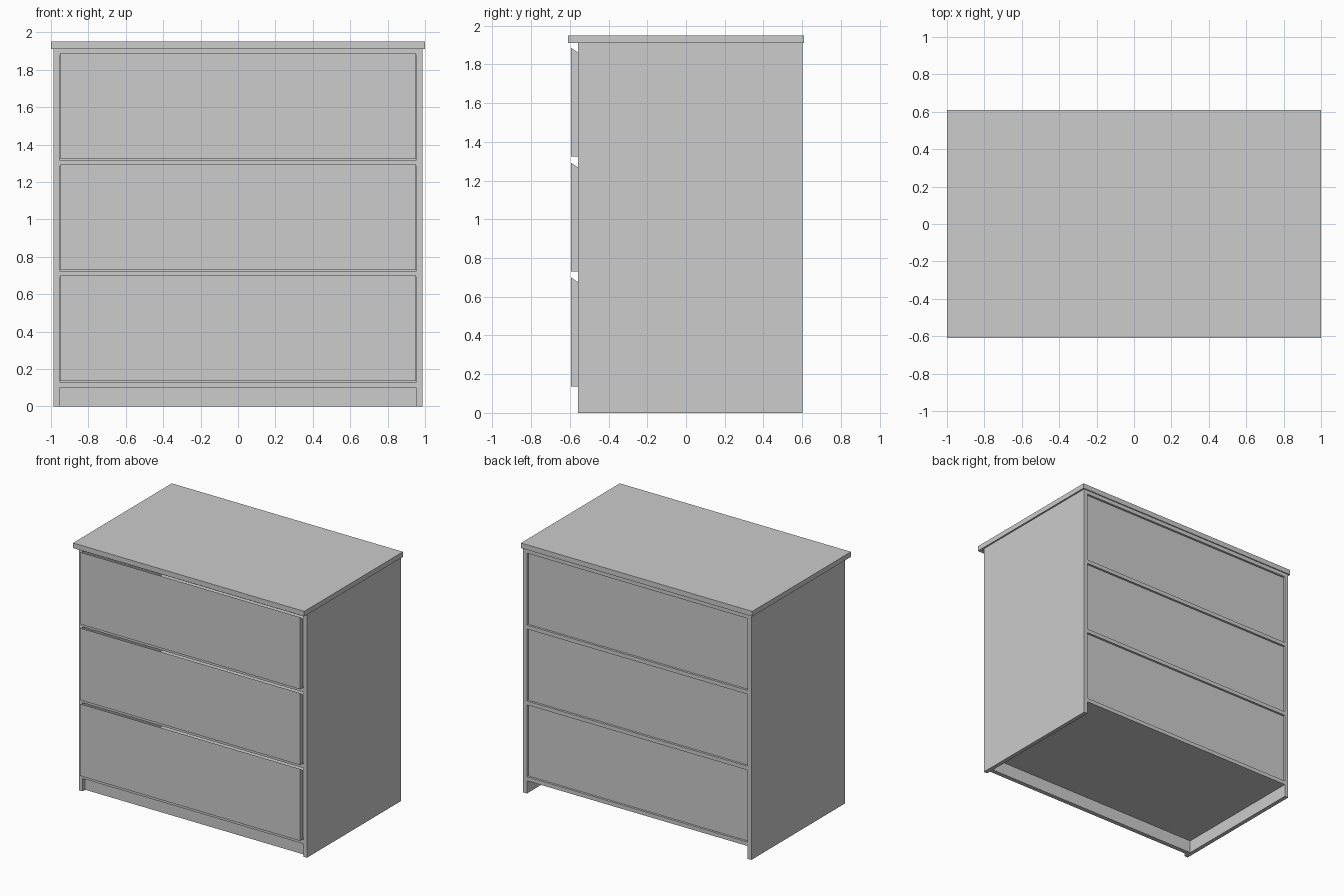
import bpy
import bmesh

if "Cube" in bpy.data.objects:
    bpy.data.objects.remove(bpy.data.objects["Cube"])

grey = bpy.data.materials.new("light grey")
grey.diffuse_color = (0.604, 0.604, 0.604, 1)
grey.use_nodes = True
grey.node_tree.nodes["Principled BSDF"].inputs["Base Color"].default_value = grey.diffuse_color


def box(name, x, y, z, top_drop=0.0):
    """Box between (min, max) ranges; top_drop lowers the back top edge."""
    bm = bmesh.new()
    bmesh.ops.create_cube(bm, size=1)
    for v in bm.verts:
        drop = top_drop if v.co.z > 0 and v.co.y > 0 else 0
        v.co = (x[v.co.x > 0], y[v.co.y > 0], z[v.co.z > 0] - drop)
    mesh = bpy.data.meshes.new(name)
    bm.to_mesh(mesh)
    bm.free()
    mesh.materials.append(grey)
    obj = bpy.data.objects.new(name, mesh)
    bpy.context.collection.objects.link(obj)
    return obj


FRONT, BACK = -0.557, 0.602
INNER, OUTER = 0.955, 0.987
STEP = 0.593          # spacing of shelves and drawers
span = (-INNER, INNER)

# Overhanging top board
box("top_board", (-1, 1), (-0.61, 0.61), (1.91, 1.95))

# Side panels, mirrored
box("left_side", (-OUTER, -INNER), (FRONT, BACK), (0, 1.91))
box("right_side", (INNER, OUTER), (FRONT, BACK), (0, 1.91))

# Bottom, two dividers and top shelf
for i in range(4):
    z = 0.10 + i * STEP
    box(f"shelf_{i + 1}", span, (FRONT, BACK), (z, z + 0.031))

# Recessed back panels and sloped-top drawer fronts
for i in range(3):
    z = 0.131 + i * STEP
    box(f"back_panel_{i + 1}", span, (0.57, 0.585), (z, z + STEP - 0.031))
    z = 0.137 + i * STEP
    box(f"drawer_front_{i + 1}", (-0.952, 0.952), (-0.595, FRONT - 0.001),
        (z, z + 0.563), top_drop=0.025)

# Recessed plinth under the bottom shelf
box("plinth", span, (-0.525, -0.49), (0, 0.10))
